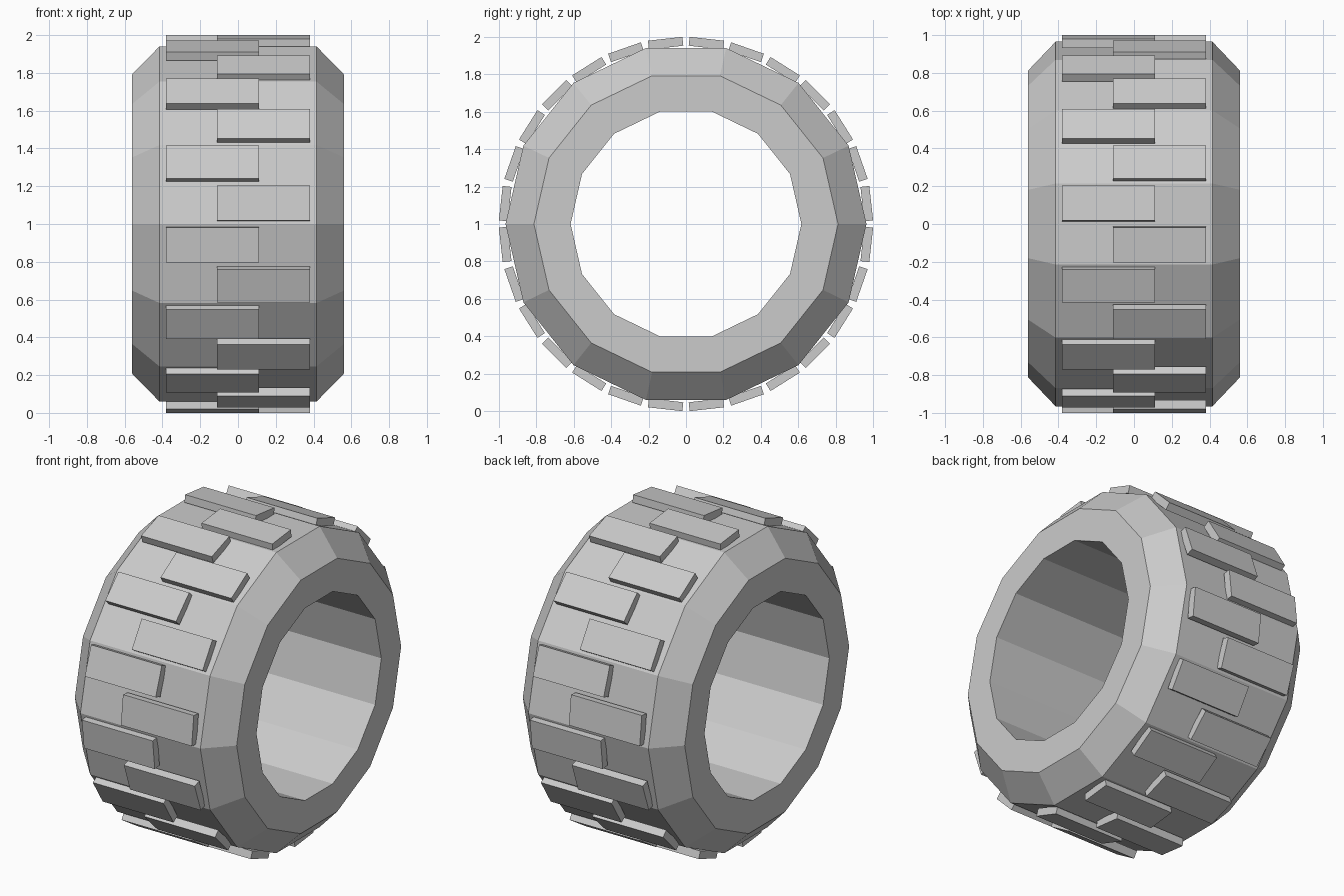
import bpy, bmesh, math
from mathutils import Matrix

if "Cube" in bpy.data.objects:
    bpy.data.objects.remove(bpy.data.objects["Cube"])

SIDES, BLOCKS = 14, 28


def make_object(name, bm):
    bmesh.ops.recalc_face_normals(bm, faces=bm.faces)
    mesh = bpy.data.meshes.new(name)
    bm.to_mesh(mesh)
    bm.free()
    obj = bpy.data.objects.new(name, mesh)
    bpy.context.collection.objects.link(obj)
    obj.location.z = 1.0
    return obj


# Tyre body: closed (x, radius) profile turned around the x axis
profile = [(-0.56, 0.617), (-0.56, 0.813), (-0.415, 0.965),
           (0.415, 0.965), (0.56, 0.813), (0.56, 0.617)]
bm = bmesh.new()
rings = []
for i in range(SIDES):
    a = 2 * math.pi * i / SIDES
    rings.append([bm.verts.new((x, r * math.cos(a), r * math.sin(a))) for x, r in profile])
n = len(profile)
for i in range(SIDES):
    p, q = rings[i], rings[(i + 1) % SIDES]
    for j in range(n):
        k = (j + 1) % n
        bm.faces.new((p[j], p[k], q[k], q[j]))
make_object("tyre_body", bm)

# Tread blocks: alternate left and right around the rim
R_IN, R_OUT, LENGTH, WIDTH = 0.949, 0.9965, 0.185, 0.49
bm = bmesh.new()
for k in range(BLOCKS):
    a = 2 * math.pi * (k + 0.5) / BLOCKS
    side = -1 if k % 2 == 0 else 1
    m = (Matrix.Rotation(a, 4, 'X')
         @ Matrix.Translation((side * 0.135, (R_IN + R_OUT) / 2, 0))
         @ Matrix.Diagonal((WIDTH, R_OUT - R_IN, LENGTH, 1)))
    bmesh.ops.create_cube(bm, size=1, matrix=m)
make_object("tread_blocks", bm)
